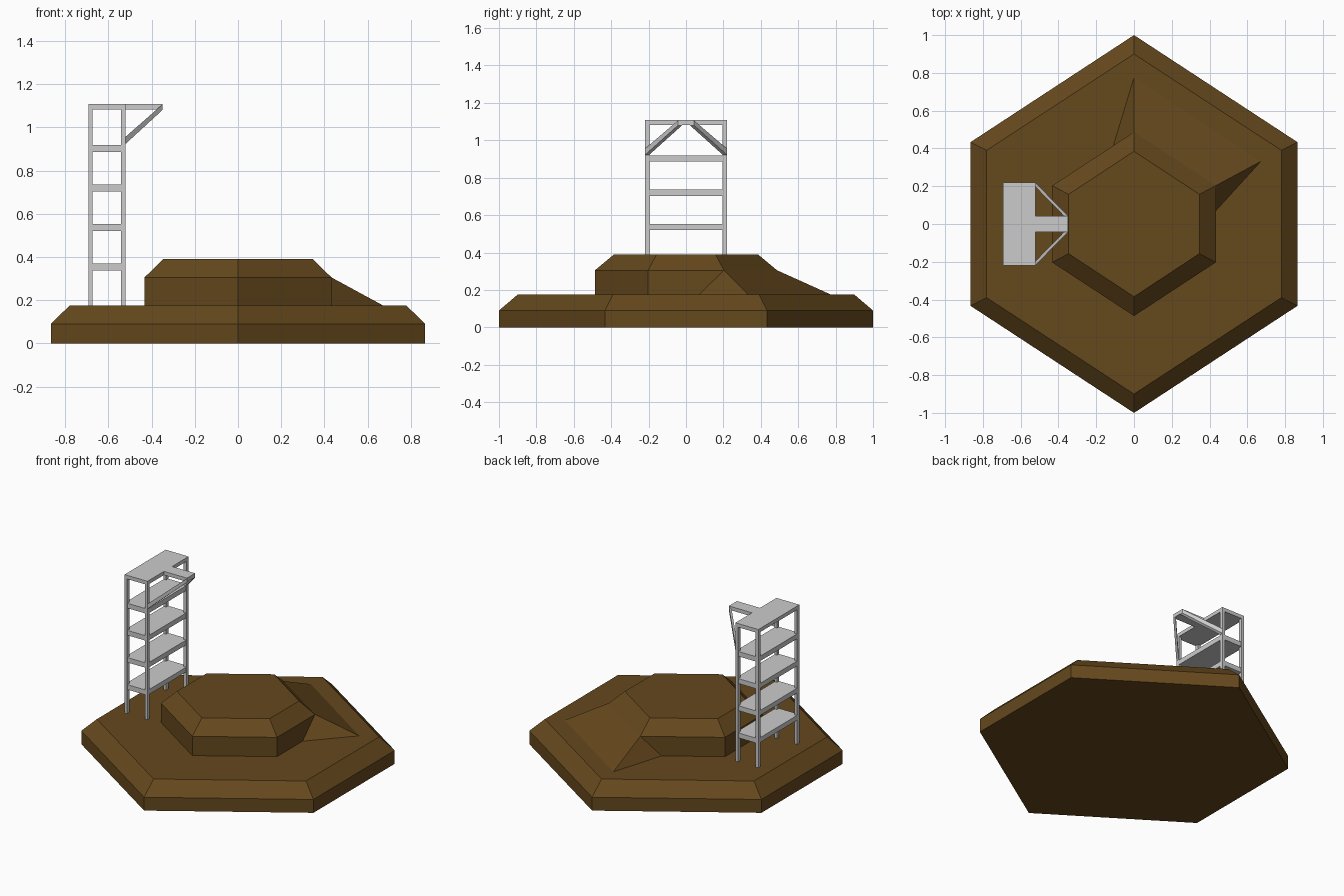
import bpy, bmesh

if "Cube" in bpy.data.objects:
    bpy.data.objects.remove(bpy.data.objects["Cube"])

brown = bpy.data.materials.new("earth_brown")
brown.diffuse_color = (0.13, 0.065, 0.012, 1)
brown.use_nodes = True
brown.node_tree.nodes["Principled BSDF"].inputs["Base Color"].default_value = brown.diffuse_color


def finish(bm, name, mat=None):
    bmesh.ops.recalc_face_normals(bm, faces=bm.faces)
    me = bpy.data.meshes.new(name)
    bm.to_mesh(me)
    bm.free()
    ob = bpy.data.objects.new(name, me)
    bpy.context.collection.objects.link(ob)
    if mat:
        me.materials.append(mat)
    return ob


def hull(name, points, mat=None):
    bm = bmesh.new()
    for p in points:
        bm.verts.new(p)
    r = bmesh.ops.convex_hull(bm, input=bm.verts)
    junk = {g for g in r["geom_interior"] + r["geom_unused"] if isinstance(g, bmesh.types.BMVert)}
    bmesh.ops.delete(bm, geom=list(junk), context='VERTS')
    bmesh.ops.dissolve_limit(bm, angle_limit=0.01, verts=bm.verts, edges=bm.edges)
    return finish(bm, name, mat)


def box(name, lo, hi):
    return hull(name, [(x, y, z) for x in (lo[0], hi[0]) for y in (lo[1], hi[1]) for z in (lo[2], hi[2])])


# stepped hexagonal mound: (half width, side corner y, tip y, z)
rings = [(0.866, 0.433, 1.0, 0.0), (0.866, 0.433, 1.0, 0.09), (0.78, 0.39, 0.9, 0.175),
         (0.433, 0.203, 0.487, 0.175), (0.433, 0.203, 0.487, 0.305), (0.346, 0.157, 0.385, 0.39)]
bm = bmesh.new()
loops = []
for w, c, t, z in rings:
    loops.append([bm.verts.new((x, y, z)) for x, y in
                  ((0, t), (-w, c), (-w, -c), (0, -t), (w, -c), (w, c))])
for a, b in zip(loops, loops[1:]):
    for i in range(6):
        j = (i + 1) % 6
        bm.faces.new((a[i], a[j], b[j], b[i]))
bm.faces.new(loops[0])
bm.faces.new(loops[-1])
finish(bm, "mound", brown)

# sloping ramp at the back right
hull("ramp", [(0, 0.487, 0.305), (0.433, 0.203, 0.305), (0, 0.775, 0.175),
              (0.672, 0.332, 0.175), (-0.11, 0.413, 0.175), (0.433, 0.07, 0.175)], brown)

# tower posts and floors
X0, X1, Y = -0.693, -0.522, 0.219
for x in (X0, X1 - 0.02):
    for y in (-Y, Y - 0.024):
        box("tower_post", (x, y, 0.175), (x + 0.02, y + 0.024, 1.085))
for z in (0.337, 0.52, 0.703, 0.886):
    box("tower_floor", (X0 + 0.002, -Y + 0.002, z), (X1 - 0.002, Y - 0.002, z + 0.033))
box("tower_roof", (X0, -Y, 1.083), (X1, Y, 1.108))

# overhanging jump platform with two diagonal braces
XE = -0.35
box("platform", (X1, -0.043, 1.083), (XE, 0.043, 1.108))
for s, side in ((-1, "front"), (1, "back")):
    pts = []
    for x, ya, yb, za, zb in ((X1, 0.197, Y, 0.922, 0.955), (XE, 0.021, 0.043, 1.08, 1.106)):
        pts += [(x, s * y, z) for y in (ya, yb) for z in (za, zb)]
    hull(side + "_brace", pts)
